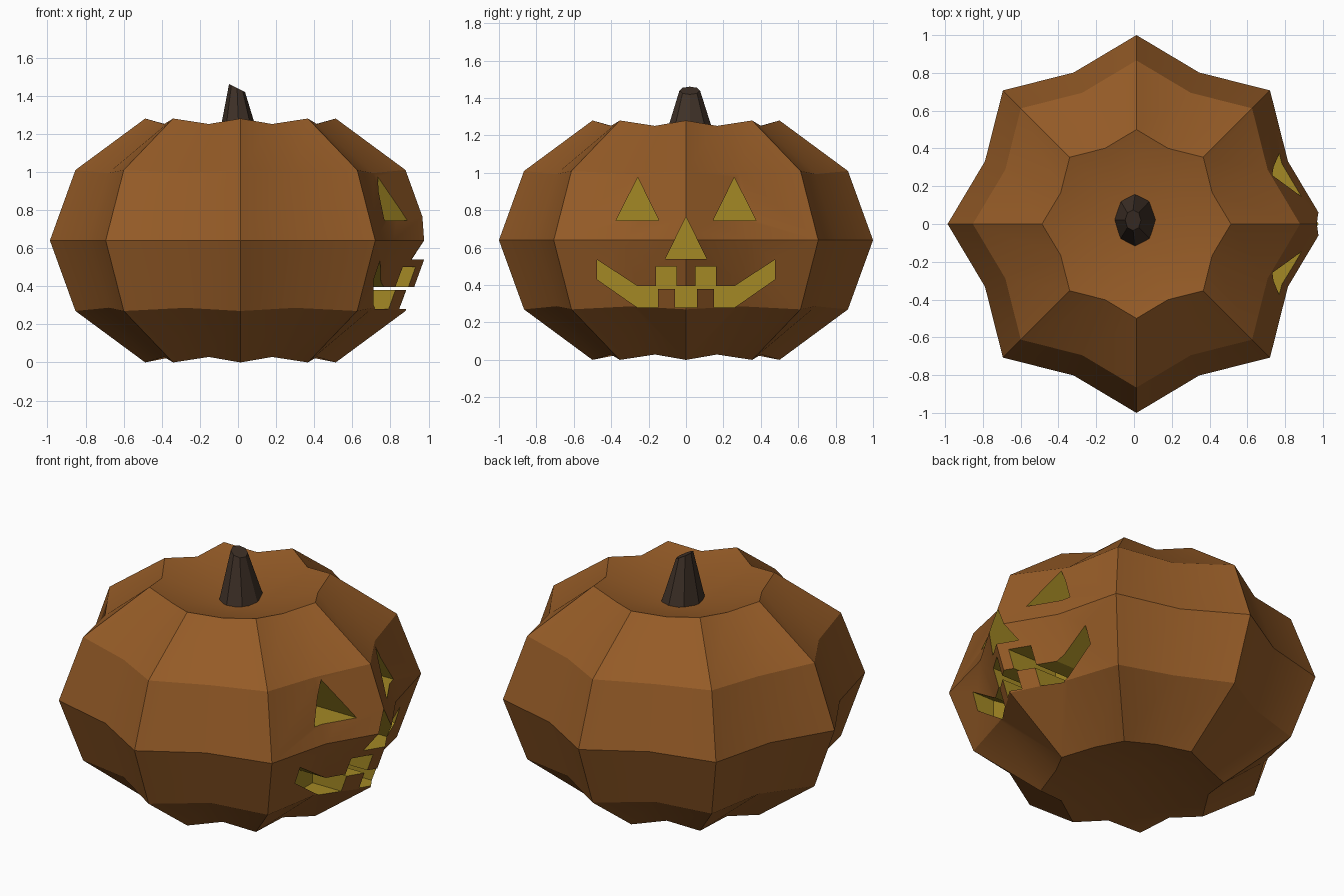
import bpy, bmesh, math

if "Cube" in bpy.data.objects:
    bpy.data.objects.remove(bpy.data.objects["Cube"])

CX = 0.013      # body axis, shifted because the nose cut removes the front rib tip
MID = 0.64      # height of the widest ring


def material(name, rgb):
    m = bpy.data.materials.new(name)
    m.diffuse_color = (*rgb, 1)
    m.use_nodes = True
    m.node_tree.nodes["Principled BSDF"].inputs["Base Color"].default_value = m.diffuse_color
    return m


orange = material("pumpkin_orange", (0.30, 0.105, 0.02))
yellow = material("carved_yellow", (0.37, 0.25, 0.018))
brown = material("stem_brown", (0.05, 0.031, 0.021))


def make_object(name, bm, mats):
    bmesh.ops.recalc_face_normals(bm, faces=bm.faces[:])
    mesh = bpy.data.meshes.new(name)
    bm.to_mesh(mesh)
    bm.free()
    for m in mats:
        mesh.materials.append(m)
    ob = bpy.data.objects.new(name, mesh)
    bpy.context.collection.objects.link(ob)
    return ob


def bridge(bm, a, b):
    n = len(a)
    return [bm.faces.new((a[i], a[(i + 1) % n], b[(i + 1) % n], b[i])) for i in range(n)]


def activate(ob):
    bpy.ops.object.select_all(action='DESELECT')
    ob.select_set(True)
    bpy.context.view_layer.objects.active = ob


# Ribbed body: 16 segments, every second one pulled in, both poles dented
bm = bmesh.new()
rings = []
for r, h in ((0.5, -0.64), (0.866, -0.37), (1.0, 0), (0.866, 0.37), (0.5, 0.64)):
    ring = []
    for i in range(16):
        a = i * math.tau / 16
        k, kz = (0.868, 0.955) if i % 2 else (1, 1)
        ring.append(bm.verts.new((CX + r * k * math.cos(a), r * k * math.sin(a), MID + h * kz)))
    rings.append(ring)
for lower, upper in zip(rings, rings[1:]):
    bridge(bm, lower, upper)
for ring, z in ((rings[0], 0.1), (rings[-1], 1.14)):
    hub = bm.verts.new((CX, 0, z))
    for i in range(16):
        bm.faces.new((ring[i], ring[(i + 1) % 16], hub))
body = make_object("pumpkin_body", bm, [orange, yellow])

# Face outlines in (y, z): mouth is a mirrored half outline with teeth
mouth_top = [(0.05, 0.395), (0.05, 0.50), (0.16, 0.50), (0.16, 0.395), (0.26, 0.395), (0.475, 0.535)]
mouth_low = [(0.475, 0.43), (0.26, 0.28), (0.15, 0.28), (0.15, 0.38), (0.06, 0.38), (0.06, 0.28)]
half = mouth_top + mouth_low
mouth = half + [(-y, z) for y, z in reversed(half)]
eye = [(0.145, 0.745), (0.375, 0.745), (0.258, 0.975)]
nose = [(-0.11, 0.54), (0.11, 0.54), (0, 0.765)]

# Cutter prisms running along x
bm = bmesh.new()
for outline in (mouth, eye, [(-y, z) for y, z in eye], nose):
    back, front = ([bm.verts.new((x, y, z)) for y, z in outline] for x in (0.60, 1.3))
    bridge(bm, back, front)
    bm.faces.new(back)
    bm.faces.new(front)
for f in bm.faces:
    f.material_index = 1
cutter = make_object("face_cutter", bm, [orange, yellow])
cutter.hide_render = True

# Carve the face
mod = body.modifiers.new("carve", 'BOOLEAN')
mod.operation = 'DIFFERENCE'
mod.solver = 'EXACT'
mod.object = cutter
activate(body)
bpy.ops.object.modifier_apply(modifier=mod.name)
bpy.data.objects.remove(cutter, do_unlink=True)
bpy.ops.object.shade_smooth_by_angle(angle=math.radians(30))

# Stem: tapered, leaning, with a slanted top
bm = bmesh.new()
stem_rings = []
for cx, cy, cz, rx, ry, slant in ((0.008, 0.022, 1.12, 0.12, 0.155, 0), (-0.005, 0.02, 1.44, 0.042, 0.055, 0.5)):
    ring = []
    for i in range(8):
        a = i * math.tau / 8
        dx = rx * math.cos(a)
        ring.append(bm.verts.new((cx + dx, cy + ry * math.sin(a), cz - slant * dx)))
    stem_rings.append(ring)
bridge(bm, *stem_rings)
for ring in stem_rings:
    bm.faces.new(ring)
make_object("stem", bm, [brown])
